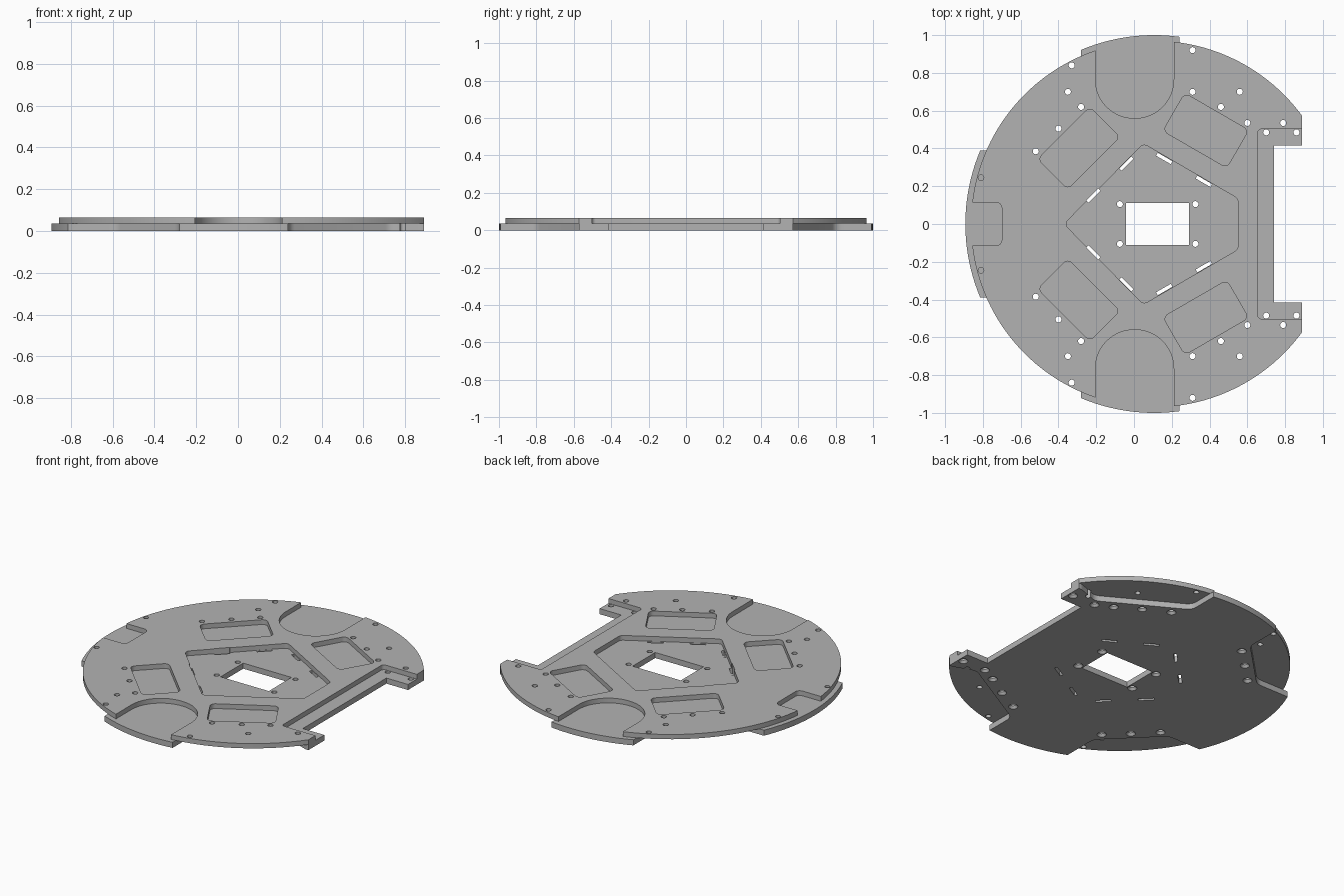
import bpy, bmesh, math
from mathutils import Vector, Matrix

CUBE = bpy.data.objects.get("Cube")
if CUBE:
    bpy.data.objects.remove(CUBE, do_unlink=True)

CX, STEP, TOP = 0.107, 0.035, 0.065   # disc centre, layer split, full height


def to_object(bm, name):
    bmesh.ops.recalc_face_normals(bm, faces=bm.faces)
    mesh = bpy.data.meshes.new(name)
    bm.to_mesh(mesh)
    bm.free()
    obj = bpy.data.objects.new(name, mesh)
    bpy.context.collection.objects.link(obj)
    return obj


def loft(bm, loops):
    """Closed solid through a stack of equal-length loops."""
    rings = [[bm.verts.new(p) for p in loop] for loop in loops]
    n = len(rings[0])
    for a, b in zip(rings, rings[1:]):
        for i in range(n):
            j = (i + 1) % n
            bm.faces.new((a[i], a[j], b[j], b[i]))
    bm.faces.new(rings[0][::-1])
    bm.faces.new(rings[-1])


def lathe(bm, x, y, profile, n):
    loft(bm, [[(x + r * math.cos(math.tau * i / n), y + r * math.sin(math.tau * i / n), z)
               for i in range(n)] for r, z in profile])


def rounded(points, radius, steps=6):
    """Polygon with every corner filleted."""
    pts, out = [Vector(p) for p in points], []
    for i, p in enumerate(pts):
        a = (pts[i - 1] - p).normalized()
        b = (pts[(i + 1) % len(pts)] - p).normalized()
        half = a.angle(b) / 2
        cut = radius / math.tan(half)
        mid = p + (a + b).normalized() * radius / math.sin(half)
        start, end = p + a * cut - mid, p + b * cut - mid
        turn = start.angle_signed(end)
        for k in range(steps + 1):
            out.append(mid + Matrix.Rotation(-turn * k / steps, 2) @ start)
    return out


def prism(bm, points, low, high):
    loft(bm, [[(p[0], p[1], z) for p in points] for z in (low, high)])


def box(x, y, length, width, degrees=0):
    rot = Matrix.Rotation(math.radians(degrees), 2)
    return [Vector((x, y)) + rot @ Vector((sx * length / 2, sy * width / 2))
            for sx, sy in ((-1, -1), (1, -1), (1, 1), (-1, 1))]


def flip(points, side):
    return [(p[0], p[1] * side) for p in points]


def subtract(target, bm, name):
    cutter = to_object(bm, name)
    cutter.hide_render = True
    mod = target.modifiers.new(name, "BOOLEAN")
    mod.operation, mod.solver, mod.object = "DIFFERENCE", "EXACT", cutter
    bpy.context.view_layer.update()
    graph = bpy.context.evaluated_depsgraph_get()
    mesh = bpy.data.meshes.new_from_object(target.evaluated_get(graph))
    target.modifiers.clear()
    target.data = mesh
    bpy.data.objects.remove(cutter, do_unlink=True)


# Stepped round plate
bm = bmesh.new()
lathe(bm, CX, 0, [(1, 0), (1, STEP), (0.97, STEP), (0.97, TOP)], 160)
plate = to_object(bm, "base_plate")

# Pockets milled from the top
bm = bmesh.new()
centre = [(-0.37, 0), (0.05, 0.425), (0.55, 0.135), (0.55, -0.135), (0.05, -0.425)]
prism(bm, rounded(centre, 0.03), STEP, 0.1)
prism(bm, rounded(box(0.955, 0, 0.6, 1.005), 0.02), STEP, 0.1)
prism(bm, rounded(box(-0.95, 0, 0.5, 0.23), 0.03), STEP, 0.1)
for s in (1, -1):
    prism(bm, flip(rounded(box(0.38, 0.495, 0.39, 0.23, -30), 0.03), s), STEP, 0.1)
    prism(bm, flip(rounded(box(-0.292, 0.402, 0.39, 0.225, 45), 0.03), s), STEP, 0.1)
    prism(bm, flip(rounded(box(0.003, 0.96, 0.415, 0.8), 0.205, 16), s), STEP, 0.1)
    lathe(bm, -0.81, 0.245 * s, [(0.015, STEP), (0.015, 0.1)], 16)
subtract(plate, bm, "top_pockets")

# Rim recesses milled from below
bm = bmesh.new()
right_recess = [(0.24, 1.3), (0.24, 0.80), (0.73, 0.522), (0.87, 0.573), (1.3, 0.573), (1.3, 1.3)]
left_recess = [(-0.28, 1.3), (-0.28, 0.695), (-0.585, 0.39), (-1.3, 0.39), (-1.3, 1.3)]
for s in (1, -1):
    prism(bm, flip(rounded(right_recess, 0.06), s), -0.05, STEP)
    prism(bm, flip(rounded(left_recess, 0.08), s), -0.05, STEP)
subtract(plate, bm, "bottom_recesses")

# Straight side with its notch, window, slots and screw holes
bm = bmesh.new()
edge = [(0.89, -1.2), (1.3, -1.2), (1.3, 1.2), (0.89, 1.2),
        (0.89, 0.415), (0.74, 0.415), (0.74, -0.415), (0.89, -0.415)]
prism(bm, edge, -0.1, 0.2)
prism(bm, box(0.125, 0, 0.335, 0.225), -0.1, 0.2)
slots = [(-0.04, 0.32, 45), (-0.215, 0.15, 45), (0.16, 0.347, -30), (0.37, 0.226, -30)]
plain = [(-0.33, 0.84), (-0.35, 0.70), (0.31, 0.92), (0.56, 0.70), (0.79, 0.535)]
countersunk = [(-0.28, 0.62), (-0.40, 0.505), (-0.52, 0.385), (0.31, 0.70), (0.46, 0.62),
               (0.60, 0.535), (0.70, 0.485), (0.86, 0.485), (-0.075, 0.105), (0.325, 0.105)]
for s in (1, -1):
    for x, y, angle in slots:
        prism(bm, flip(box(x, y, 0.09, 0.018, angle), s), -0.1, 0.2)
    for x, y in plain:
        lathe(bm, x, y * s, [(0.016, -0.1), (0.016, 0.2)], 20)
    for x, y in countersunk:
        lathe(bm, x, y * s, [(0.027, -0.1), (0.027, 0), (0.016, 0.015), (0.016, 0.2)], 20)
subtract(plate, bm, "through_cuts")

# Grey finish
grey = bpy.data.materials.new("plain_grey")
grey.use_nodes = True
colour = (0.45, 0.45, 0.45, 1)
grey.diffuse_color = colour
grey.node_tree.nodes["Principled BSDF"].inputs["Base Color"].default_value = colour
plate.data.materials.clear()
plate.data.materials.append(grey)
for face in plate.data.polygons:
    face.material_index = 0

bpy.ops.object.select_all(action="DESELECT")
plate.select_set(True)
bpy.context.view_layer.objects.active = plate
bpy.ops.object.shade_smooth_by_angle(angle=math.radians(30))
